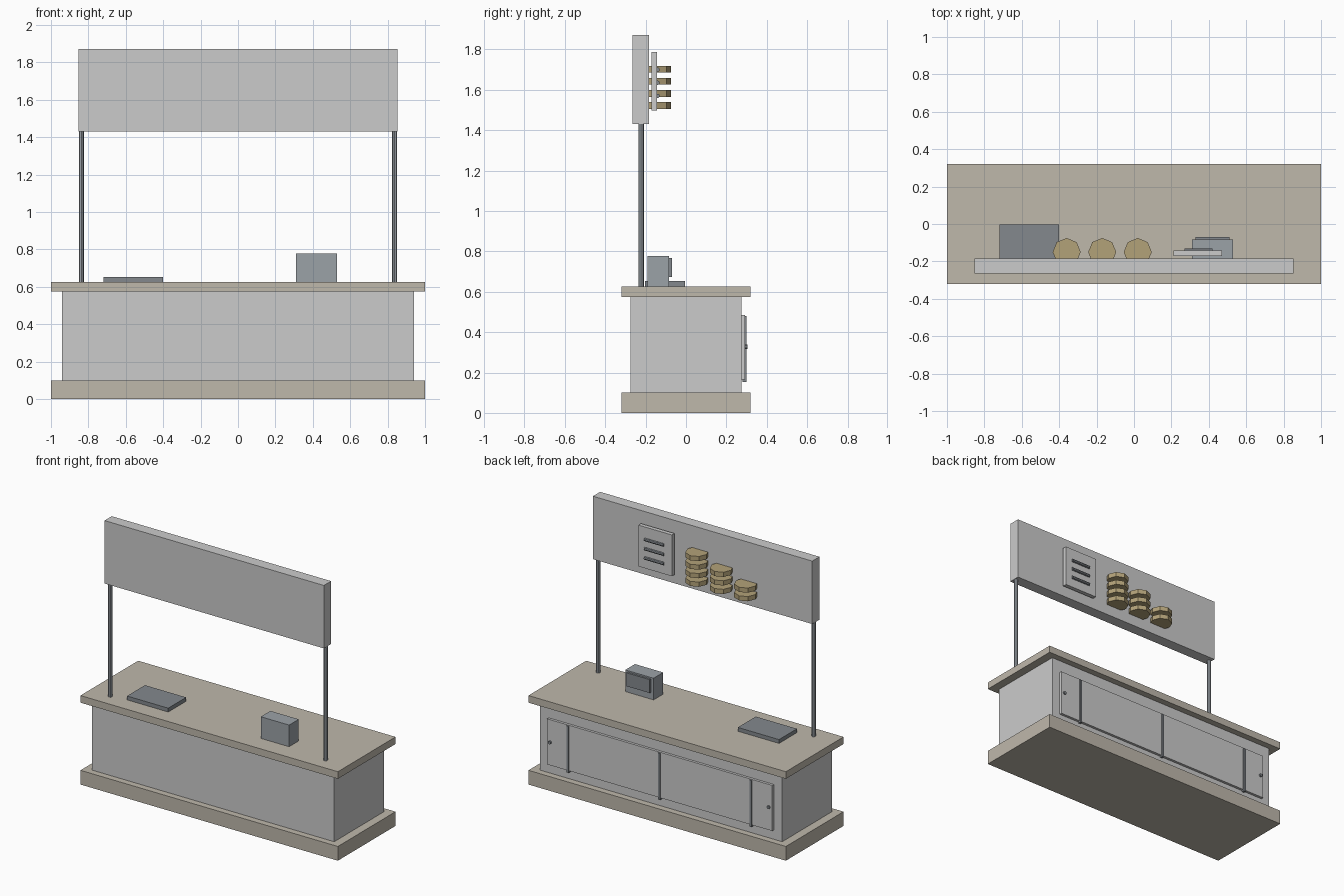
import bpy, math

if "Cube" in bpy.data.objects:
    bpy.data.objects.remove(bpy.data.objects["Cube"])


def material(name, rgb):
    m = bpy.data.materials.new(name)
    m.diffuse_color = (*rgb, 1)
    m.use_nodes = True
    m.node_tree.nodes["Principled BSDF"].inputs["Base Color"].default_value = m.diffuse_color
    return m


STONE = material("warm_stone", (0.52, 0.48, 0.41))
METAL = material("dark_metal", (0.23, 0.25, 0.27))
STEEL = material("steel", (0.33, 0.36, 0.39))
GOLD = material("dull_gold", (0.45, 0.36, 0.19))


def finish(ob, name, mat):
    ob.name = name
    if mat:
        ob.data.materials.append(mat)
    return ob


def box(name, x, y, z, mat=None):
    """Box from (min, max) ranges on each axis."""
    bpy.ops.mesh.primitive_cube_add(size=1, location=[sum(r) / 2 for r in (x, y, z)])
    ob = bpy.context.object
    ob.scale = [r[1] - r[0] for r in (x, y, z)]
    bpy.ops.object.transform_apply(location=False, rotation=False, scale=True)
    return finish(ob, name, mat)


def cylinder(name, loc, radius, depth, mat=None, sides=8, rot=(0, 0, 0)):
    bpy.ops.mesh.primitive_cylinder_add(vertices=sides, radius=radius, depth=depth,
                                        location=loc, rotation=rot)
    return finish(bpy.context.object, name, mat)


# Counter
box("plinth", (-1, 1), (-0.32, 0.32), (0, 0.10), STONE)
box("counter_body", (-0.94, 0.94), (-0.275, 0.275), (0.10, 0.575))
box("countertop", (-1, 1), (-0.32, 0.32), (0.575, 0.625), STONE)

# Rear cabinet doors with dividing strips and knobs
box("cabinet_doors", (-0.875, 0.875), (0.275, 0.293), (0.165, 0.485))
for i, x in enumerate((-0.71, 0, 0.71)):
    box(f"door_strip_{i}", (x - 0.008, x + 0.008), (0.28, 0.30), (0.153, 0.48), METAL)
for s in (-1, 1):
    cylinder(f"door_knob_{s}", (s * 0.85, 0.295, 0.327), 0.011, 0.018, METAL,
             rot=(math.pi / 2, 0, 0))

# Sign on two posts
for s in (-1, 1):
    cylinder(f"sign_post_{s}", (s * 0.837, -0.222, 1.03), 0.0135, 0.82, STEEL)
box("sign_board", (-0.852, 0.852), (-0.264, -0.184), (1.43, 1.872))

# Notice with three bars, standing off the back of the sign
box("notice_board", (0.21, 0.47), (-0.172, -0.143), (1.497, 1.787))
for i, z in enumerate((1.57, 1.635, 1.70)):
    cylinder(f"notice_bar_{i}", (0.345, -0.141, z), 0.011, 0.15, METAL,
             rot=(0, math.pi / 2, 0))

# Stacks of discs set into the back of the sign
for x, count in ((0.02, 4), (-0.17, 3), (-0.36, 2)):
    for i in range(count):
        cylinder(f"disc_{count}_{i}", (x, -0.15, 1.522 + 0.06 * i), 0.075, 0.033, GOLD)

# Counter tray and terminal with a rear screen
box("counter_tray", (-0.72, -0.40), (-0.203, -0.004), (0.625, 0.652), METAL)
box("terminal", (0.31, 0.53), (-0.19, -0.083), (0.625, 0.777), STEEL)
box("terminal_screen", (0.33, 0.51), (-0.085, -0.069), (0.673, 0.767), METAL)
